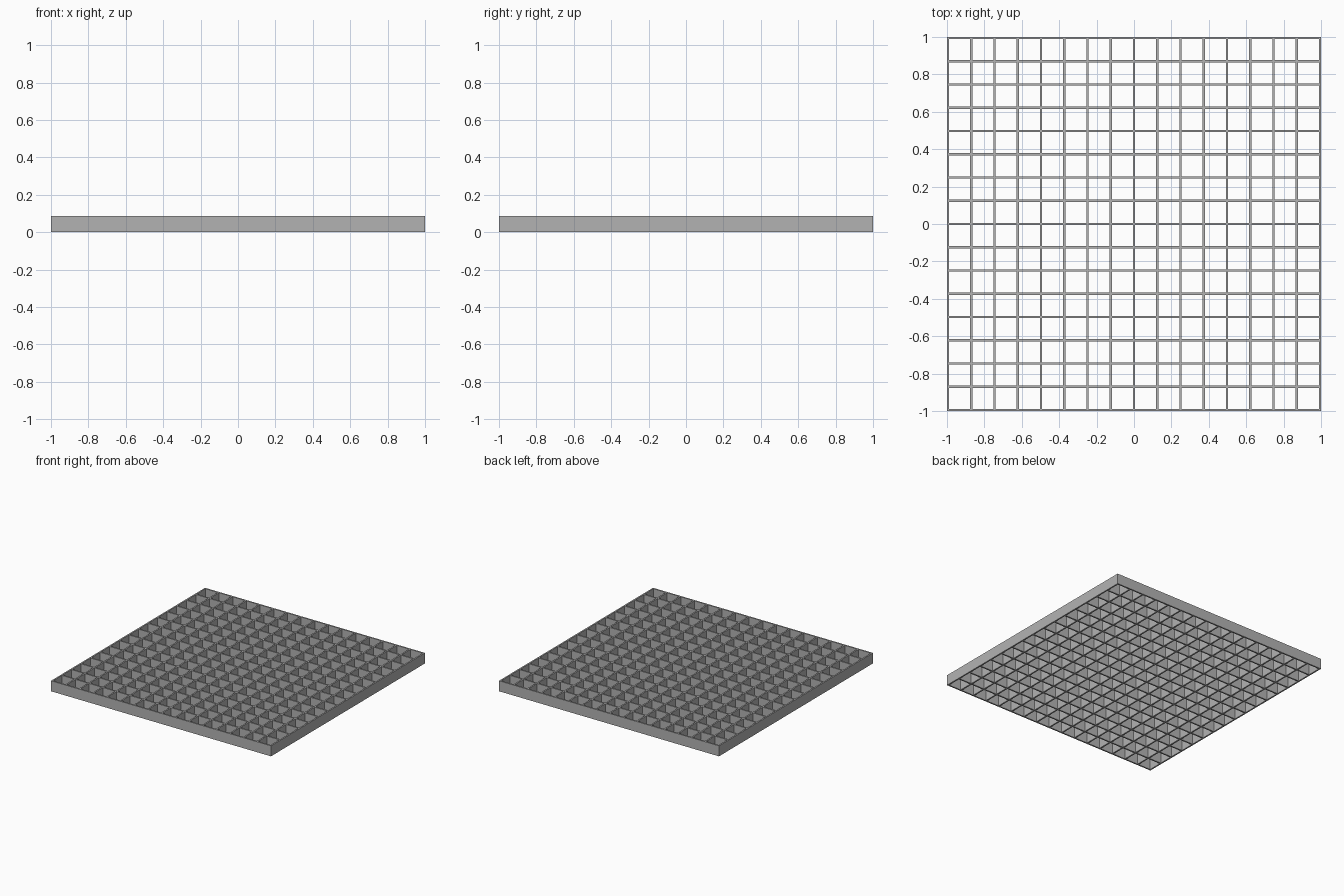
import bpy
import bmesh

cube = bpy.data.objects.get("Cube")
if cube:
    bpy.data.objects.remove(cube)

CELLS = 16
WALL = 0.012
HEIGHT = 0.086
PITCH = (2 - WALL) / CELLS

# Material
grey = bpy.data.materials.new("mid_grey")
grey.use_nodes = True
colour = (0.45, 0.45, 0.45, 1)
grey.diffuse_color = colour
grey.node_tree.nodes["Principled BSDF"].inputs["Base Color"].default_value = colour

# Cut lines at both sides of every wall
cuts = [-1 + i * PITCH + side for i in range(CELLS + 1) for side in (0, WALL)]

# Flat sheet whose grid lines follow the wall sides
bm = bmesh.new()
n = len(cuts)
verts = [[bm.verts.new((x, y, 0)) for x in cuts] for y in cuts]
for j in range(n - 1):
    for i in range(n - 1):
        # Odd strips in both directions are the open cells
        if i % 2 and j % 2:
            continue
        bm.faces.new((verts[j][i], verts[j][i + 1], verts[j + 1][i + 1], verts[j + 1][i]))

# Raise the sheet into upright walls
result = bmesh.ops.extrude_face_region(bm, geom=bm.faces[:], use_keep_orig=True)
top = [v for v in result["geom"] if isinstance(v, bmesh.types.BMVert)]
bmesh.ops.translate(bm, vec=(0, 0, HEIGHT), verts=top)
bmesh.ops.recalc_face_normals(bm, faces=bm.faces[:])

mesh = bpy.data.meshes.new("grating_panel")
bm.to_mesh(mesh)
bm.free()
mesh.materials.append(grey)
panel = bpy.data.objects.new("grating_panel", mesh)
bpy.context.collection.objects.link(panel)
